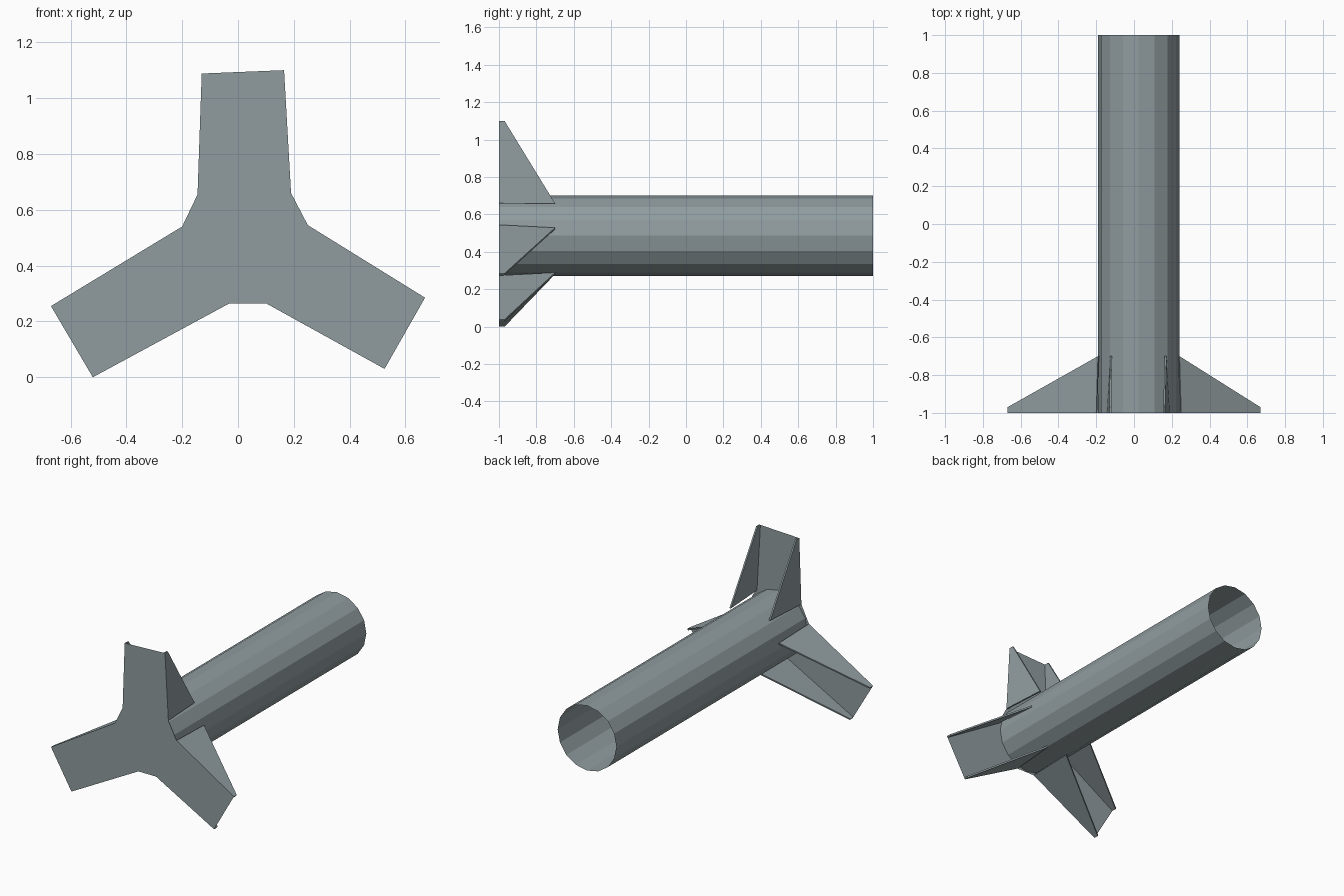
import bpy, bmesh, math
from mathutils import Vector

if "Cube" in bpy.data.objects:
    bpy.data.objects.remove(bpy.data.objects["Cube"])

grey = bpy.data.materials.new("blue_grey")
grey.diffuse_color = (0.28, 0.335, 0.35, 1)
grey.use_nodes = True
grey.node_tree.nodes["Principled BSDF"].inputs["Base Color"].default_value = grey.diffuse_color


def make(name, bm):
    bmesh.ops.recalc_face_normals(bm, faces=bm.faces)
    me = bpy.data.meshes.new(name)
    bm.to_mesh(me)
    bm.free()
    me.materials.append(grey)
    ob = bpy.data.objects.new(name, me)
    bpy.context.collection.objects.link(ob)
    return ob


# Each arm in (x, z): root and tip of one side, then tip and root of the other
arms = {
    "top": [(-0.145, 0.655), (-0.13, 1.088), (0.165, 1.10), (0.19, 0.66)],
    "right": [(0.25, 0.545), (0.67, 0.285), (0.525, 0.03), (0.10, 0.265)],
    "left": [(-0.03, 0.265), (-0.52, 0.0), (-0.67, 0.255), (-0.20, 0.54)],
}

# Flat three-armed base plate
bm = bmesh.new()
outline = [p for arm in arms.values() for p in arm]
bm.faces.new([bm.verts.new((x, -1, z)) for x, z in outline])
make("base_plate", bm)

# Open 16-sided tube
bm = bmesh.new()
bmesh.ops.create_cone(bm, cap_ends=False, segments=16, radius1=0.215, radius2=0.215, depth=2)
for v in bm.verts:
    x, y, z = v.co
    v.co = (0.025 + x, z, 0.487 + y)
make("tube", bm)


# Thin triangular fin along one side of an arm, leaning in slightly at the tube
def fin(name, root, tip, inward):
    bm = bmesh.new()
    lean, thick = inward * 0.018, inward * 0.01
    profile = [(tip, -1), (tip, -0.97), (root + lean, -0.70), (root, -1)]
    verts = [bm.verts.new((p.x, y, p.y)) for p, y in profile]
    face = bm.faces.new(verts)
    ext = bmesh.ops.extrude_face_region(bm, geom=[face], use_keep_orig=True)
    moved = [g for g in ext["geom"] if isinstance(g, bmesh.types.BMVert)]
    bmesh.ops.translate(bm, verts=moved, vec=(thick.x, 0, thick.y))
    make(name, bm)


for label, arm in arms.items():
    r1, t1, t2, r2 = [Vector(p) for p in arm]
    across = (t2 - t1).normalized()
    fin(label + "_fin_a", r1, t1, across)
    fin(label + "_fin_b", r2, t2, -across)
